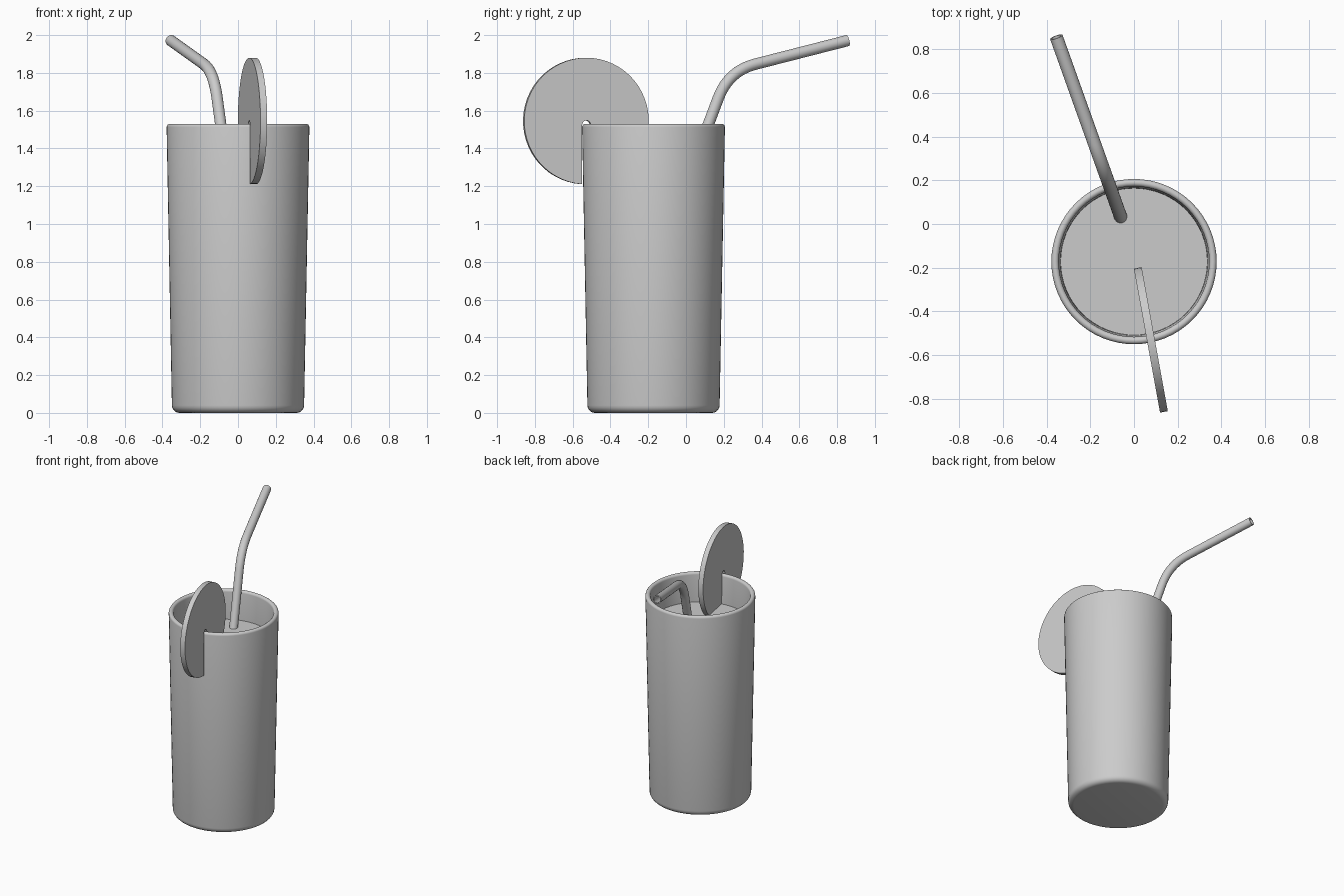
import bpy, bmesh, math
from mathutils import Vector, Matrix

if "Cube" in bpy.data.objects:
    bpy.data.objects.remove(bpy.data.objects["Cube"])

CX, CY = 0.0, -0.172          # glass axis


def make_object(name, bm, smooth=True):
    bmesh.ops.recalc_face_normals(bm, faces=bm.faces[:])
    mesh = bpy.data.meshes.new(name)
    bm.to_mesh(mesh)
    bm.free()
    ob = bpy.data.objects.new(name, mesh)
    bpy.context.collection.objects.link(ob)
    bpy.ops.object.select_all(action='DESELECT')
    ob.select_set(True)
    bpy.context.view_layer.objects.active = ob
    if smooth:
        bpy.ops.object.shade_smooth_by_angle(angle=math.radians(35))
    return ob


def lathe(name, profile, steps=64):
    """Spin an (r, z) profile that starts and ends on the axis."""
    bm = bmesh.new()
    vs = [bm.verts.new((r, 0, z)) for r, z in profile]
    edges = [bm.edges.new(p) for p in zip(vs, vs[1:])]
    bmesh.ops.spin(bm, geom=vs + edges, cent=(0, 0, 0), axis=(0, 0, 1),
                   angle=math.tau, steps=steps, use_duplicate=False)
    bmesh.ops.remove_doubles(bm, verts=bm.verts[:], dist=1e-4)
    ob = make_object(name, bm)
    ob.location = (CX, CY, 0)
    return ob


def arc(cx, cz, r, a0, a1, n):
    return [(cx + r * math.cos(math.radians(a0 + (a1 - a0) * i / n)),
             cz + r * math.sin(math.radians(a0 + (a1 - a0) * i / n))) for i in range(n + 1)]


# Tumbler: thick floor, tapered wall, rounded foot and rim
lathe("glass", [(0, 0)] + arc(0.31, 0.04, 0.04, -90, 0, 5)
      + arc(0.361, 1.513, 0.017, 0, 180, 8)
      + [(0.337, 1.31), (0.312, 0.10), (0.29, 0.07), (0, 0.07)])

# Drink filling most of the glass
lathe("drink", [(0, 0.075), (0.29, 0.075), (0.31, 0.105), (0.336, 1.31), (0, 1.31)])


# Bendy straw: a hollow tube in a vertical plane, s = distance along that plane
def straw_point(s, z):
    return Vector((-0.06 - 0.337 * s, 0.03 + 0.942 * s, z))


start = straw_point(-0.478, 0.10)
corner = straw_point(0.207, 1.81)
end = straw_point(0.876, 1.971)
a = corner + (start - corner).normalized() * 0.155
b = corner + (end - corner).normalized() * 0.155
path = [start]
for i in range(13):
    t = i / 12
    path.append(a * (1 - t) ** 2 + corner * 2 * t * (1 - t) + b * t * t)
path.append(end)

side = Vector((0.942, 0.337, 0)).normalized()
bm = bmesh.new()
SEG = 24
shells = []
for radius in (0.030, 0.023):
    rings = []
    for i, p in enumerate(path):
        tangent = (path[min(i + 1, len(path) - 1)] - path[max(i - 1, 0)]).normalized()
        up = side.cross(tangent).normalized()
        rings.append([bm.verts.new(p + radius * (side * math.cos(k * math.tau / SEG)
                                                 + up * math.sin(k * math.tau / SEG)))
                      for k in range(SEG)])
    shells.append(rings)


def bridge(r0, r1):
    for k in range(SEG):
        j = (k + 1) % SEG
        bm.faces.new((r0[k], r0[j], r1[j], r1[k]))


for rings in shells:
    for r0, r1 in zip(rings, rings[1:]):
        bridge(r0, r1)
for e in (0, -1):
    bridge(shells[0][e], shells[1][e])
make_object("straw", bm)

# Citrus slice: thin disc with a round-topped slot that sits on the rim
R, W, T = 0.335, 0.023, 0.036
gap = math.degrees(math.asin(W / R))
outline = arc(0, 0, R, -90 + gap, 270 - gap, 56) + arc(0, -0.02, W, 180, 0, 8)
bm = bmesh.new()
face = bm.faces.new([bm.verts.new((x, -T / 2, z)) for x, z in outline])
new = bmesh.ops.extrude_face_region(bm, geom=[face])
bmesh.ops.translate(bm, vec=(0, T, 0),
                    verts=[g for g in new["geom"] if isinstance(g, bmesh.types.BMVert)])
bmesh.ops.triangulate(bm, faces=[f for f in bm.faces if len(f.verts) > 4])
slice_ob = make_object("citrus_slice", bm)
slice_ob.location = (0.077, -0.53, 1.545)
slice_ob.rotation_euler = (0, 0, math.radians(-79.7))
